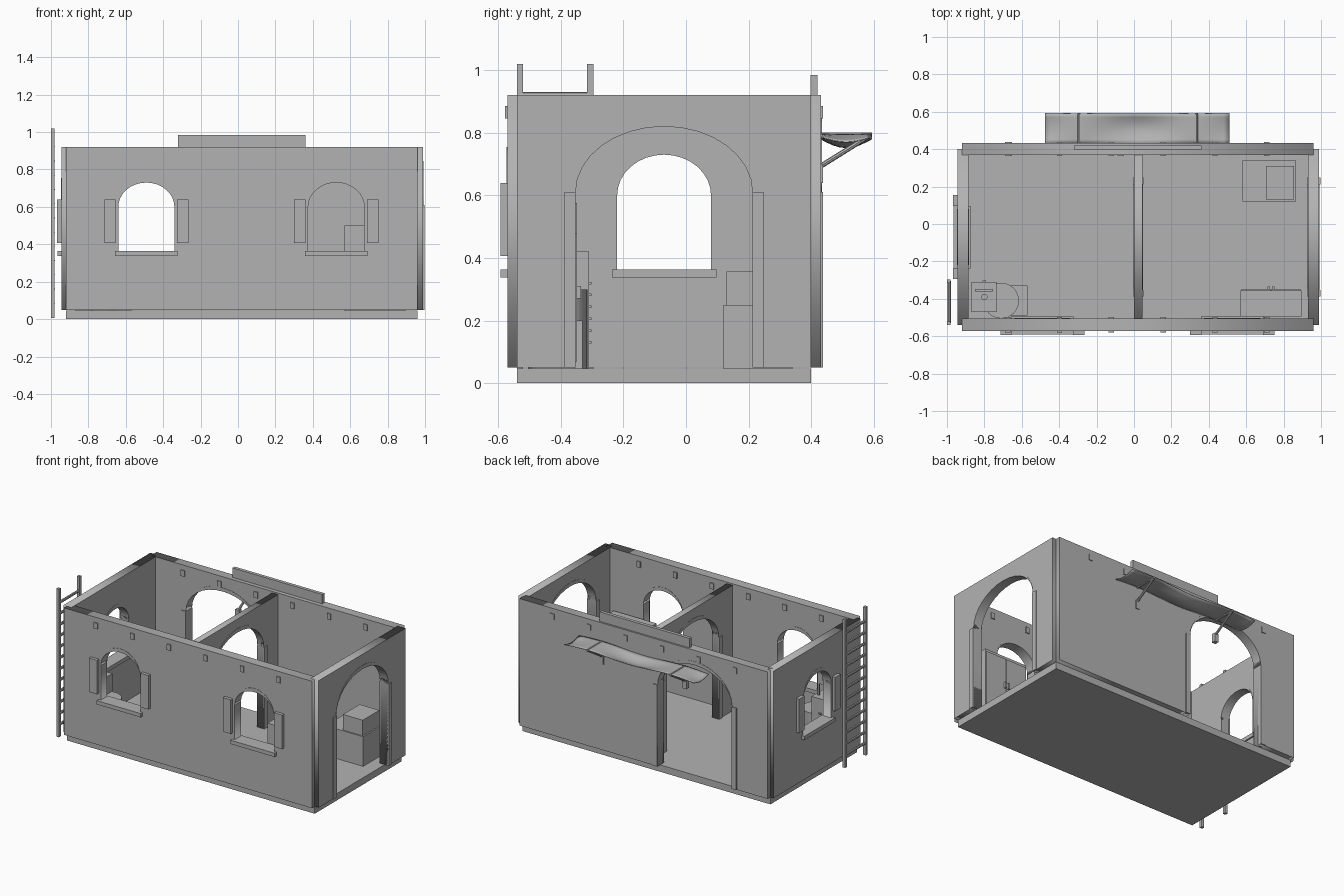
import bpy, bmesh, math
from mathutils import Vector

if "Cube" in bpy.data.objects:
    bpy.data.objects.remove(bpy.data.objects["Cube"])

grey = bpy.data.materials.new("plain_grey")
grey.use_nodes = True
grey.diffuse_color = (0.45, 0.45, 0.45, 1)
grey.node_tree.nodes["Principled BSDF"].inputs["Base Color"].default_value = (0.45, 0.45, 0.45, 1)


def add(name, bm):
    bmesh.ops.recalc_face_normals(bm, faces=bm.faces)
    me = bpy.data.meshes.new(name)
    bm.to_mesh(me)
    bm.free()
    me.materials.append(grey)
    ob = bpy.data.objects.new(name, me)
    bpy.context.collection.objects.link(ob)
    return ob


def box(name, x, y, z):
    """Box from (min, max) pairs."""
    bm = bmesh.new()
    bmesh.ops.create_cube(bm, size=1)
    for v in bm.verts:
        v.co = [(a + b) / 2 + c * (b - a) for (a, b), c in zip((x, y, z), v.co)]
    return add(name, bm)


def rod(name, a, b, r, sides=8):
    a, b = Vector(a), Vector(b)
    bm = bmesh.new()
    bmesh.ops.create_cone(bm, cap_ends=True, segments=sides, radius1=r, radius2=r, depth=(b - a).length)
    q = (b - a).to_track_quat('Z', 'Y')
    for v in bm.verts:
        v.co = q @ v.co + (a + b) / 2
    return add(name, bm)


def place(axis, u, d, z):
    """Wall coordinates (along, across, up) to world."""
    return (u, d, z) if axis == "x" else (d, u, z)


def wall_box(name, axis, u, d, z):
    return box(name, *place(axis, u, d, z))


def arch(c, half, spring, rise, n=16):
    return [(c - half * math.cos(math.pi * i / n), spring + rise * math.sin(math.pi * i / n))
            for i in range(n + 1)]


def slab(name, axis, loops, d0, d1):
    """Extrude a filled outline with holes across the wall thickness."""
    cu = bpy.data.curves.new(name, 'CURVE')
    cu.dimensions, cu.fill_mode, cu.extrude = '2D', 'BOTH', 0.5
    for pts in loops:
        s = cu.splines.new('POLY')
        s.points.add(len(pts) - 1)
        for p, (u, z) in zip(s.points, pts):
            p.co = (u, z, 0, 1)
        s.use_cyclic_u = True
    tmp = bpy.data.objects.new(name, cu)
    me = bpy.data.meshes.new_from_object(tmp)
    bm = bmesh.new()
    bm.from_mesh(me)
    bmesh.ops.remove_doubles(bm, verts=bm.verts, dist=0.0001)
    for v in bm.verts:
        v.co = place(axis, v.co.x, d0 + (v.co.z + 0.5) * (d1 - d0), v.co.y)
    bpy.data.objects.remove(tmp)
    bpy.data.curves.remove(cu)
    bpy.data.meshes.remove(me)
    return add(name, bm)


BASE, TOP = 0.05, 0.92
DOOR = (0.2825, 0.61, 0.21)
WIN = (0.15, 0.60, 0.13)
SILL = 0.36


def wall(name, axis, u0, u1, d0, d1, door=None, windows=(), out=-1, top=TOP):
    outline = [(u0, BASE)]
    if door is not None:
        outline += [(door - DOOR[0], BASE)] + arch(door, *DOOR) + [(door + DOOR[0], BASE)]
    outline += [(u1, BASE), (u1, top), (u0, top)]
    holes = [arch(w, *WIN) + [(w + WIN[0], SILL), (w - WIN[0], SILL)] for w in windows]
    slab(name, axis, [outline] + holes, d0, d1)
    # curved trim above each opening
    for c, shape in [(door, DOOR)] * (door is not None) + [(w, WIN) for w in windows]:
        h, s, r = shape
        trim = arch(c, h, s, r + 0.025) + arch(c, h, s, r)[-2:0:-1]
        slab(name + "_arch_trim", axis, [trim], d0 - 0.002, d1 + 0.002)
    if door is not None:
        for u in (door - DOOR[0] - 0.035, door + DOOR[0]):
            wall_box(name + "_door_post", axis, (u, u + 0.035), (d0 - 0.006, d1 + 0.006), (BASE, 0.61))
    # window sill and open shutters
    face = d0 if out < 0 else d1
    for w in windows:
        wall_box(name + "_sill", axis, (w - 0.167, w + 0.167), (d0 - 0.021, d1 + 0.01), (0.337, 0.363))
        for u in (w - 0.225, w + 0.165):
            wall_box(name + "_shutter", axis, (u, u + 0.06), (face - 0.022, face), (0.407, 0.64))


# floor and walls
box("floor_slab", (-0.92, 0.96), (-0.54, 0.40), (0, 0.047))
wall("front_wall", "x", -0.92, 0.96, -0.571, -0.505, windows=(-0.49, 0.525))
wall("back_wall", "x", -0.92, 0.96, 0.37, 0.432, door=-0.37)
wall("right_wall", "y", -0.54, 0.40, -0.945, -0.885, windows=(-0.07,))
wall("left_wall", "y", -0.54, 0.40, 0.93, 0.99, door=-0.07)
wall("divider_wall", "y", -0.51, 0.38, 0.0, 0.045, door=-0.07, top=0.91)
box("sign_board", (-0.32, 0.36), (0.397, 0.42), (0.90, 0.985))

# beam ends poking through the long walls
for i in range(6):
    x = -0.675 + 0.277 * i
    for y in ((-0.579, -0.498), (0.363, 0.438)):
        box("beam_end", (x - 0.014, x + 0.014), y, (0.845, 0.885))

# ladder
for y in (-0.54, -0.316):
    box("ladder_rail", (-1.0, -0.98), (y, y + 0.02), (0.005, 1.02))
for i in range(12):
    z = 0.085 + 0.076 * i
    rod("ladder_rung", (-0.988, -0.53, z), (-0.988, -0.306, z), 0.009)

# awning cloth, sagging between its poles
POLES = (-0.295, 0.335)
bm = bmesh.new()
bmesh.ops.create_grid(bm, x_segments=32, y_segments=8, size=0.5)
for v in bm.verts:
    x, t = 0.0175 + v.co.x * 0.985, v.co.y + 0.5
    sag = 0.5 - 0.5 * math.cos(2 * math.pi * (x - POLES[1]) / (POLES[1] - POLES[0]))
    v.co = (x, 0.432 + 0.16 * t, 0.797 - 0.042 * sag * (0.35 + 0.65 * math.sin(math.pi * t)))
cloth = add("awning_cloth", bm)
for p in cloth.data.polygons:
    p.use_smooth = True
thick = cloth.modifiers.new("thickness", 'SOLIDIFY')
thick.thickness = 0.004
for x in POLES:
    rod("awning_pole", (x, 0.43, 0.793), (x, 0.594, 0.793), 0.008)
    rod("awning_brace", (x, 0.425, 0.69), (x, 0.585, 0.79), 0.008)
    box("awning_bracket", (x - 0.014, x + 0.014), (0.41, 0.438), (0.64, 0.70))

# crates
box("large_crate", (0.58, 0.865), (0.12, 0.34), (0.047, 0.25))
box("small_crate", (0.705, 0.855), (0.13, 0.31), (0.25, 0.357))

# cupboard with two doors
box("cupboard", (0.57, 0.895), (-0.495, -0.355), (0.047, 0.50))
for x in (0.575, 0.735):
    box("cupboard_door", (x, x + 0.155), (-0.355, -0.348), (0.07, 0.48))
for x in (0.72, 0.745):
    box("cupboard_handle", (x - 0.006, x + 0.006), (-0.348, -0.335), (0.27, 0.31))

# wash stand with drawers and a tap
box("wash_stand", (-0.87, -0.735), (-0.47, -0.31), (0.047, 0.42))
for i in range(6):
    z = 0.13 + 0.038 * i
    box("drawer_knob", (-0.81, -0.79), (-0.31, -0.302), (z - 0.004, z + 0.004))
rod("wash_basin", (-0.80, -0.39, 0.42), (-0.80, -0.39, 0.43), 0.017, 16)
box("towel_rack", (-0.85, -0.755), (-0.36, -0.348), (0.50, 0.575))
for x in (-0.85, -0.765):
    box("rack_leg", (x, x + 0.01), (-0.36, -0.348), (0.42, 0.50))

# barrel and low box
barrel = rod("barrel", (-0.71, -0.41, 0.047), (-0.71, -0.41, 0.30), 0.095, 24)
box("low_box", (-0.73, -0.57), (-0.49, -0.33), (0.047, 0.2))
bpy.context.view_layer.objects.active = barrel
barrel.select_set(True)
bpy.ops.object.shade_smooth_by_angle()
